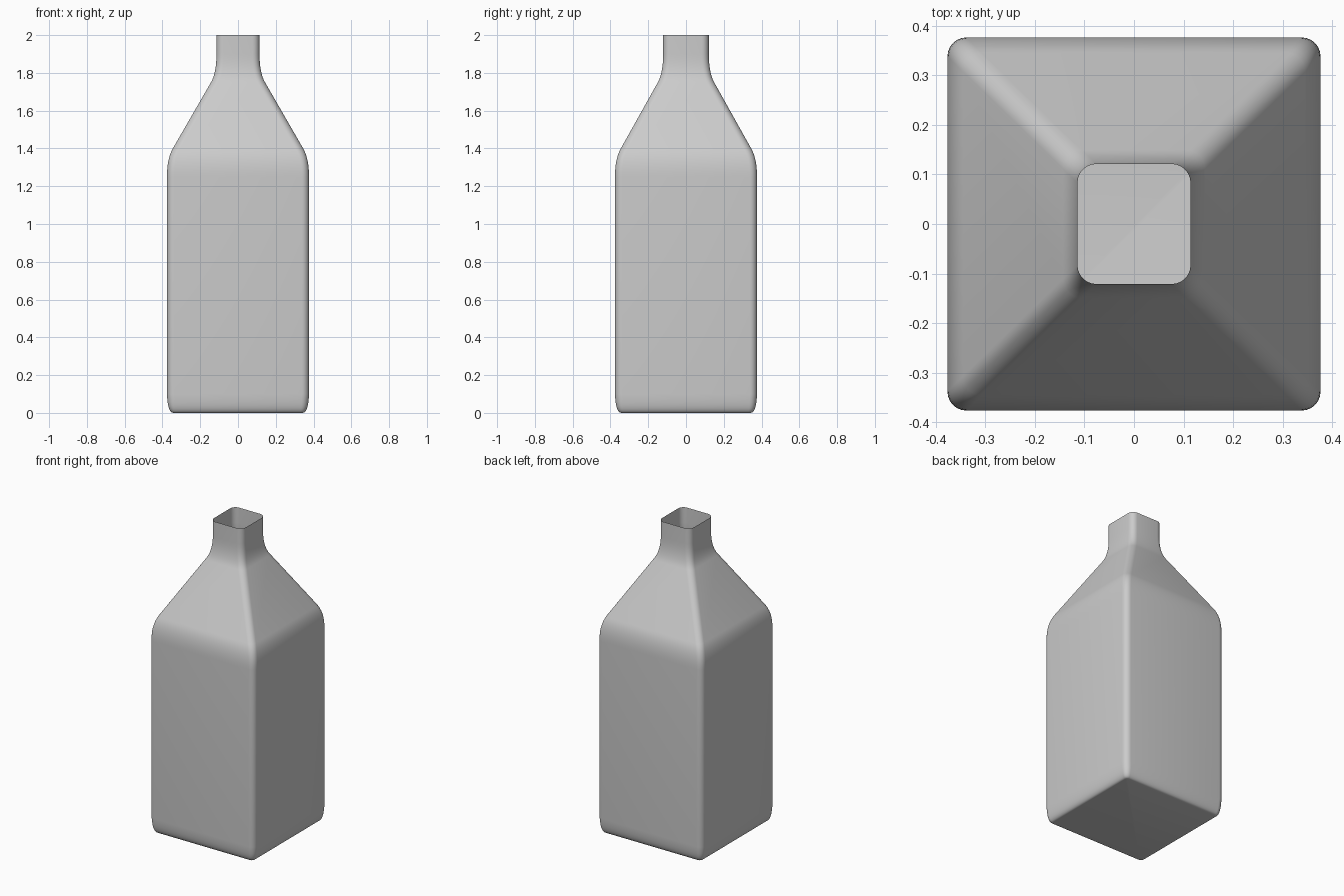
import bpy, bmesh, math

if "Cube" in bpy.data.objects:
    bpy.data.objects.remove(bpy.data.objects["Cube"])


def bezier(a, c, b, n=8):
    """Points of a quadratic curve through (half width, z) pairs."""
    return [tuple((1 - t) ** 2 * p + 2 * t * (1 - t) * q + t * t * r
                  for p, q, r in zip(a, c, b)) for t in (i / n for i in range(n + 1))]


def rounded_ring(bm, hx, hy, r, z, n=6):
    """Rounded rectangle of vertices at height z."""
    verts = []
    for k, (sx, sy) in enumerate([(1, 1), (-1, 1), (-1, -1), (1, -1)]):
        for i in range(n + 1):
            a = math.pi / 2 * (k + i / n)
            verts.append(bm.verts.new((sx * (hx - r) + r * math.cos(a),
                                       sy * (hy - r) + r * math.sin(a), z)))
    return verts


# silhouette: rounded foot, straight body, shoulder, neck
profile = bezier((0.342, 0.0), (0.372, 0.0), (0.376, 0.1))
profile += bezier((0.376, 1.25), (0.376, 1.346), (0.345, 1.4))
profile += bezier((0.143, 1.75), (0.114, 1.80), (0.114, 1.9))
profile.append((0.114, 2.0))

bm = bmesh.new()
rings = []
for h, z in profile:
    # neck is slightly deeper than wide
    deep = 0.007 * min(1, max(0, (z - 1.4) / 0.4))
    r = 0.04 - 0.8 * (0.376 - h) if z < 0.1 else 0.038
    rings.append(rounded_ring(bm, h, h + deep, r, z))

# walls and base, mouth left open
for low, high in zip(rings, rings[1:]):
    n = len(low)
    for i in range(n):
        j = (i + 1) % n
        bm.faces.new((low[i], low[j], high[j], high[i]))
bm.faces.new(rings[0][::-1])

mesh = bpy.data.meshes.new("square_bottle")
bm.to_mesh(mesh)
bm.free()
bottle = bpy.data.objects.new("square_bottle", mesh)
bpy.context.collection.objects.link(bottle)

# smooth shading
bpy.context.view_layer.objects.active = bottle
bottle.select_set(True)
bpy.ops.object.shade_smooth_by_angle(angle=math.radians(30))
